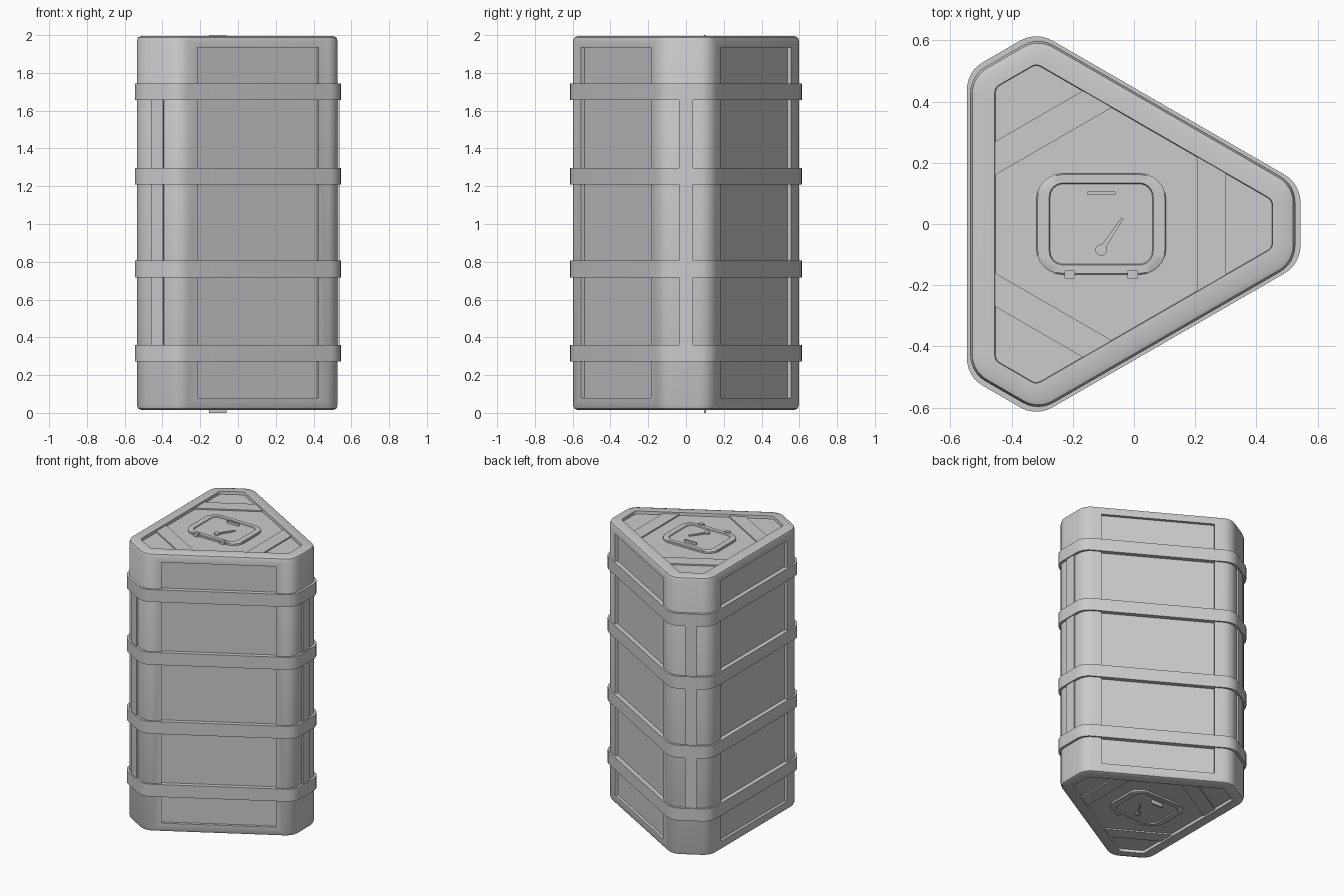
import bpy, bmesh, math
from mathutils import Vector, Matrix

if "Cube" in bpy.data.objects:
    bpy.data.objects.remove(bpy.data.objects["Cube"])

CX = -0.107            # triangle centre in x
MID, HALF = 1.005, 0.99  # mid height and half height of the body
r, R = 0.428, 0.634    # distance to the flat sides / to the cut corners


def rounded(pts, f, n=6):
    """Round every corner of a convex counter-clockwise polygon."""
    out, m = [], len(pts)
    for i in range(m):
        p, v, q = (Vector(pts[(i + d) % m]) for d in (-1, 0, 1))
        e0, e1 = (v - p).normalized(), (q - v).normalized()
        n0, n1 = Vector((e0.y, -e0.x)), Vector((e1.y, -e1.x))
        turn = n1.to_2d().angle(n0)
        c = v - (n0 + n1).normalized() * f / math.cos(turn / 2)
        a0 = math.atan2(n0.y, n0.x)
        for j in range(n + 1):
            a = a0 + turn * j / n
            out.append((c.x + f * math.cos(a), c.y + f * math.sin(a)))
    return out


def tri(r, R, f):
    """Triangle outline with cut, rounded corners."""
    y, pts = (r - R / 2) / math.cos(math.pi / 6), []
    for k in range(3):
        c, s = math.cos(k * math.tau / 3), math.sin(k * math.tau / 3)
        for t in (-y, y):
            pts.append((CX + R * c - t * s, R * s + t * c))
    return rounded(pts, f)


def rect(hx, hy, f, cx=CX, cy=0, n=6):
    return rounded([(cx - hx, cy - hy), (cx + hx, cy - hy),
                    (cx + hx, cy + hy), (cx - hx, cy + hy)], f, n)


def loft(name, rings, caps=(True, True)):
    """Skin a stack of (outline, z) rings."""
    bm = bmesh.new()
    vs = [[bm.verts.new((x, y, z)) for x, y in o] for o, z in rings]
    n = len(vs[0])
    for a, b in zip(vs, vs[1:]):
        for i in range(n):
            j = (i + 1) % n
            bm.faces.new((a[i], a[j], b[j], b[i]))
    if caps[0]:
        bm.faces.new(vs[0][::-1])
    if caps[1]:
        bm.faces.new(vs[-1])
    if caps[0] and caps[1]:
        bmesh.ops.recalc_face_normals(bm, faces=bm.faces)
    me = bpy.data.meshes.new(name)
    bm.to_mesh(me)
    bm.free()
    ob = bpy.data.objects.new(name, me)
    bpy.context.collection.objects.link(ob)
    return ob


def smooth(ob):
    bpy.ops.object.select_all(action='DESELECT')
    ob.select_set(True)
    bpy.context.view_layer.objects.active = ob
    bpy.ops.object.shade_smooth_by_angle(angle=math.radians(35))


def radial_box(name, ang, d0, d1, half_w, z0, z1):
    """Box reaching from d0 to d1 away from the centre along an angle."""
    bm = bmesh.new()
    bmesh.ops.create_cube(bm, size=1)
    bm.transform(Matrix.Translation((CX, 0, 0)) @ Matrix.Rotation(ang, 4, 'Z')
                 @ Matrix.Translation(((d0 + d1) / 2, 0, (z0 + z1) / 2))
                 @ Matrix.Diagonal((d1 - d0, 2 * half_w, z1 - z0, 1)))
    me = bpy.data.meshes.new(name)
    bm.to_mesh(me)
    bm.free()
    ob = bpy.data.objects.new(name, me)
    bpy.context.collection.objects.link(ob)
    return ob


# Body: rounded rims and recessed end panels
half = [(tri(r, R, .1), .025), (tri(r - .007, R - .007, .095), .007),
        (tri(r - .025, R - .025, .08), 0), (tri(.348, .56, .03), 0),
        (tri(.346, .558, .03), .02)]
rings = [(o, MID - HALF + d) for o, d in reversed(half)]
rings += [(o, MID + HALF - d) for o, d in half]
body = loft("container_body", rings)

# Recessed panel in each flat side
for k in range(3):
    cut = radial_box("panel_cutter", math.radians(60 + 120 * k),
                     r - .02, r + .2, .37, .08, 1.935)
    cut.hide_render = True
    mod = body.modifiers.new("panel", 'BOOLEAN')
    mod.operation, mod.solver, mod.object = 'DIFFERENCE', 'EXACT', cut
    bpy.context.view_layer.objects.active = body
    bpy.ops.object.modifier_apply(modifier=mod.name)
    bpy.data.objects.remove(cut)
smooth(body)

# Four bands around the body
for i, z in enumerate((.315, .762, 1.253, 1.70)):
    out, inn = tri(.439, .651, .105), tri(.404, .61, .09)
    smooth(loft(f"band_{i + 1}", [(inn, z - .044), (out, z - .044),
                                  (out, z + .044), (inn, z + .044)], (False, False)))

# Raised vertical strip on each cut corner
for k in range(3):
    radial_box(f"corner_strip_{k + 1}", k * math.tau / 3, R - .02, R + .01, .038, .3, 1.7)

# End details, mirrored top and bottom
for s, end in ((1, "top"), (-1, "bottom")):
    def Z(d):
        return MID + s * (HALF + d)

    # Raised bars across the three corners
    for k in range(3):
        pts = []
        for d, sg in ((.312, -1), (.407, -1), (.407, 1), (.312, 1)):
            t = sg * (.348 - d / 2) / math.cos(math.pi / 6)
            a = k * math.tau / 3
            pts.append((CX + d * math.cos(a) - t * math.sin(a),
                        d * math.sin(a) + t * math.cos(a)))
        loft(f"{end}_corner_bar_{k + 1}", [(pts, Z(-.022)), (pts, Z(-.011))])

    # Hatch with raised frame and sunken lid
    smooth(loft(f"{end}_hatch", [
        (rect(.212, .165, .085), Z(-.022)), (rect(.212, .165, .085), Z(-.008)),
        (rect(.208, .161, .082), Z(-.005)), (rect(.17, .134, .045), Z(-.005)),
        (rect(.167, .131, .043), Z(-.012))]))

    # Grip bar, reaching the extreme height
    tip = .005 if s > 0 else .015
    grip = rect(.047, .006, .0055, cy=.101)
    smooth(loft(f"{end}_grip", [(grip, Z(-.014)), (grip, Z(tip))]))

    # Latch pivot and tapered lever
    knob = rect(.019, .019, .0189, cy=-.085)
    smooth(loft(f"{end}_latch_pivot", [(knob, Z(-.014)), (knob, Z(0))]))
    a, b = Vector((CX, -.085)), Vector((-.037, .02))
    d = (b - a).normalized()
    w = Vector((-d.y, d.x))
    a += d * .012
    lever = [tuple(p) for p in (a - w * .008, b - w * .004, b + w * .004, a + w * .008)]
    loft(f"{end}_latch_lever", [(lever, Z(-.014)), (lever, Z(-.003))])

    # Two hinges
    for i, x in enumerate((-.21, -.004)):
        hinge = rect(.017, .013, .003, cx=x, cy=-.165, n=2)
        loft(f"{end}_hinge_{i + 1}", [(hinge, Z(-.022)), (hinge, Z(0))])
